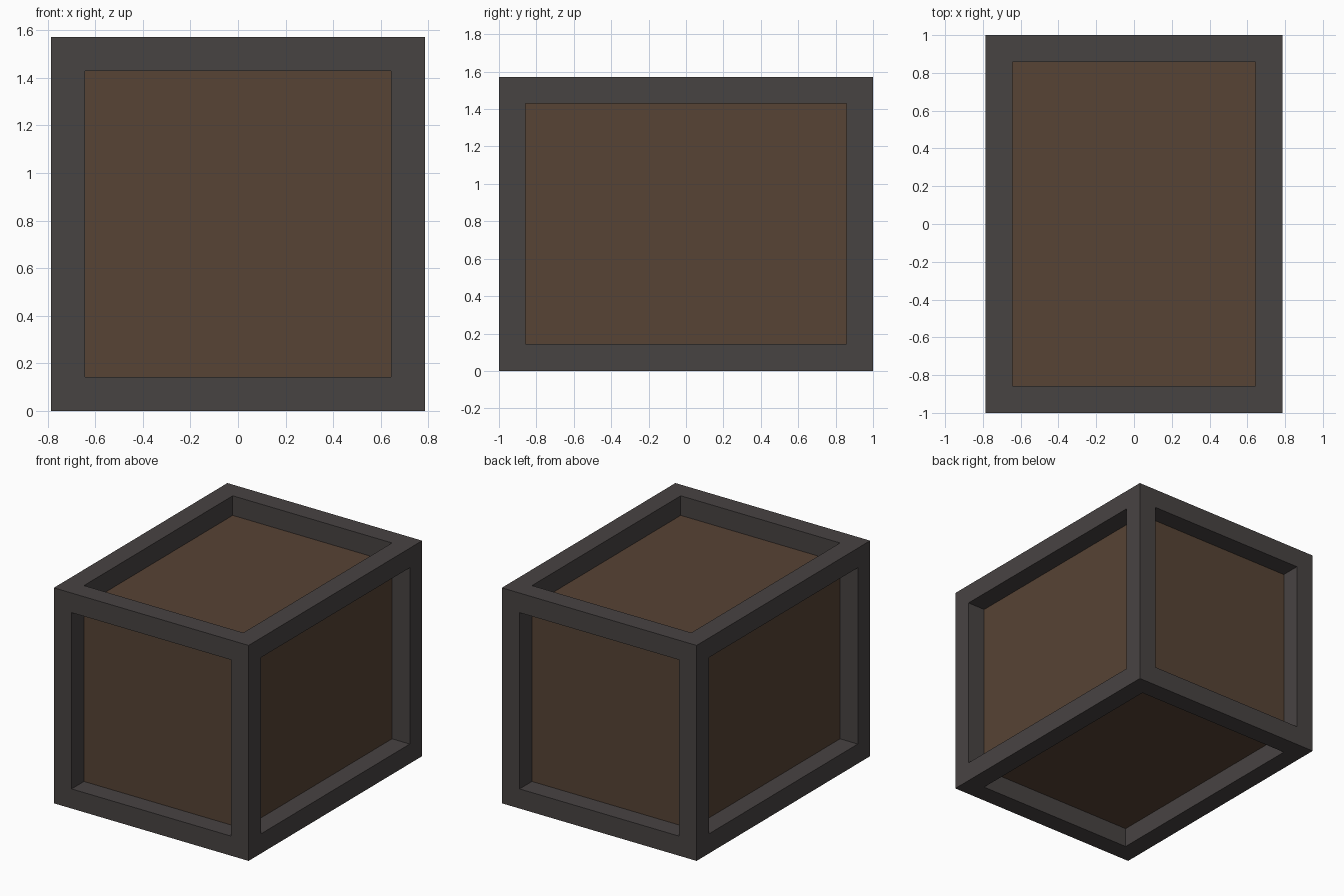
import bpy
import bmesh
from mathutils import Vector

cube = bpy.data.objects.get("Cube")
if cube:
    bpy.data.objects.remove(cube, do_unlink=True)

BAR = 1 / 7                               # thickness of the frame bars
SIZE = Vector((11 * BAR, 2, 11 * BAR))    # outer size of the crate
CENTRE = Vector((0, 0, SIZE.z / 2))


def material(name, colour):
    mat = bpy.data.materials.new(name)
    mat.use_nodes = True
    mat.diffuse_color = colour
    mat.node_tree.nodes["Principled BSDF"].inputs["Base Color"].default_value = colour
    return mat


def box(size):
    bm = bmesh.new()
    bmesh.ops.create_cube(bm, size=1)
    bmesh.ops.scale(bm, vec=size, verts=bm.verts)
    return bm


def add_object(name, bm, mat):
    mesh = bpy.data.meshes.new(name)
    bm.to_mesh(mesh)
    bm.free()
    mesh.materials.append(mat)
    obj = bpy.data.objects.new(name, mesh)
    obj.location = CENTRE
    bpy.context.collection.objects.link(obj)
    return obj


dark_metal = material("dark grey metal", (0.064, 0.056, 0.055, 1))
brown_wood = material("brown wood", (0.095, 0.056, 0.035, 1))

# Frame: each side is inset by one bar, then its opening is sunk one bar deep
bm = box(SIZE)
openings = bm.faces[:]
bmesh.ops.inset_individual(bm, faces=openings, thickness=BAR, use_even_offset=True)
for face in openings:
    inward = -face.normal * BAR
    sunk = bmesh.ops.extrude_discrete_faces(bm, faces=[face])["faces"][0]
    bmesh.ops.translate(bm, vec=inward, verts=sunk.verts)
    bm.faces.remove(sunk)
bmesh.ops.remove_doubles(bm, verts=bm.verts, dist=0.001)
bmesh.ops.recalc_face_normals(bm, faces=bm.faces)
add_object("crate_frame", bm, dark_metal)

# Panels: a plain wooden box flush with the inner edges of the bars
add_object("crate_panels", box(SIZE - Vector((2 * BAR,) * 3)), brown_wood)
